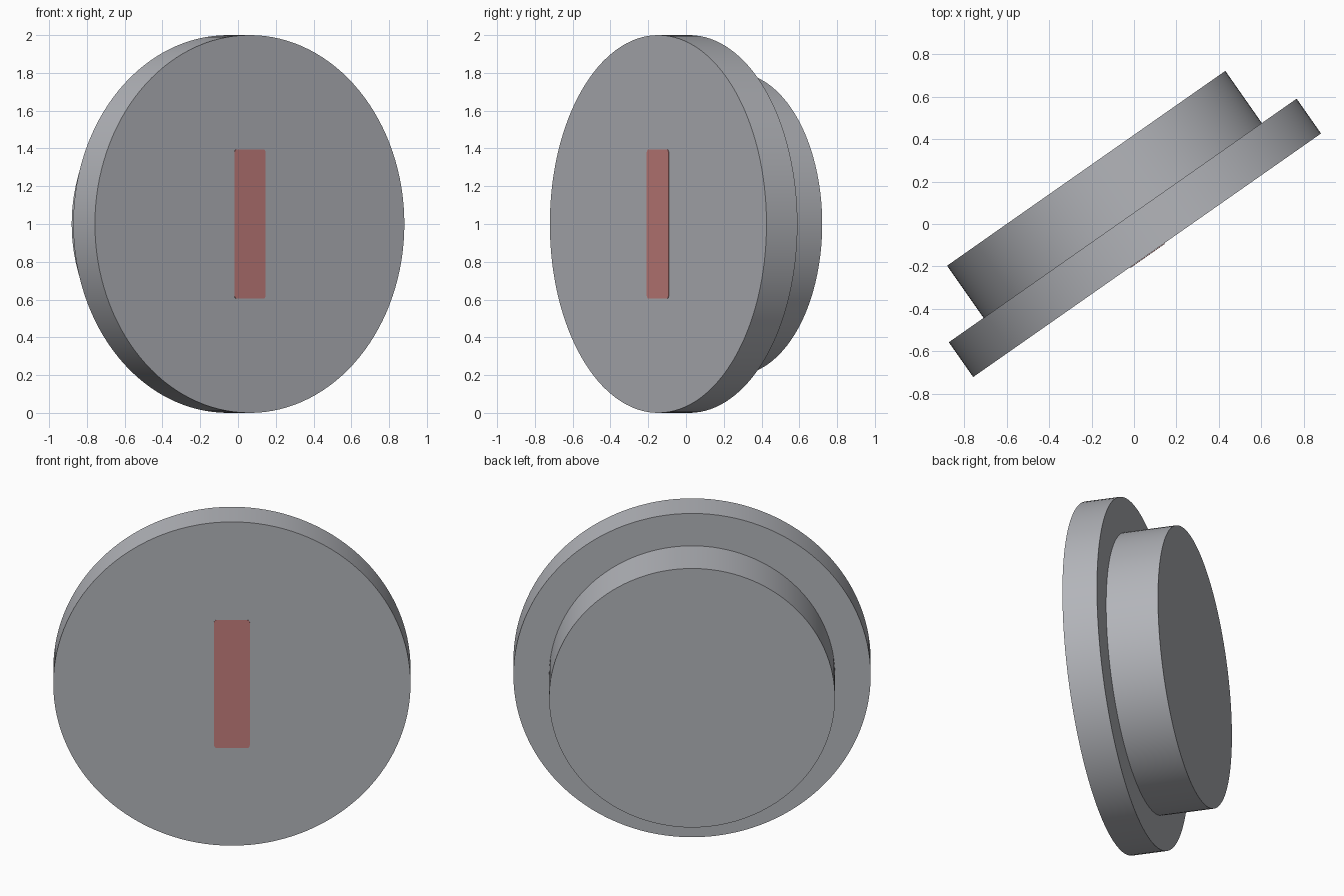
import bpy, bmesh, math
from mathutils import Vector

if "Cube" in bpy.data.objects:
    bpy.data.objects.remove(bpy.data.objects["Cube"])

TURN = math.radians(35)
ALONG = Vector((math.cos(TURN), math.sin(TURN), 0))
BACK = Vector((-math.sin(TURN), math.cos(TURN), 0))
CENTRE = ALONG * -0.034 + Vector((0, 0, 1))
FRONT = -0.156  # position of the front face along BACK


def material(name, rgb):
    m = bpy.data.materials.new(name)
    m.diffuse_color = (*rgb, 1)
    m.use_nodes = True
    m.node_tree.nodes["Principled BSDF"].inputs["Base Color"].default_value = m.diffuse_color
    return m


grey = material("grey", (0.45, 0.46, 0.49))
red = material("dull red", (0.56, 0.21, 0.205))


def place(ob, name, depth, mat):
    """Stand the part upright, turned, with its middle at the given depth."""
    ob.name = name
    ob.rotation_euler = (math.pi / 2, 0, TURN)
    ob.location = CENTRE + BACK * depth
    ob.data.materials.append(mat)


def disc(name, radius, start, thick):
    bpy.ops.mesh.primitive_cylinder_add(vertices=128, radius=radius, depth=thick)
    ob = bpy.context.object
    place(ob, name, start + thick / 2, grey)
    bpy.ops.object.shade_smooth_by_angle(angle=math.radians(30))


# wide front disc and smaller disc behind it
disc("front_disc", 1.0, FRONT, 0.2)
disc("rear_disc", 0.8, FRONT + 0.2, 0.3)

# thin painted upright bar with slightly rounded corners
bm = bmesh.new()
w, h, r = 0.1, 0.395, 0.015
points = []
for i, (sx, sy) in enumerate([(1, 1), (-1, 1), (-1, -1), (1, -1)]):
    for k in range(4):
        a = math.pi / 2 * (i + k / 3)
        points.append((sx * (w - r) + r * math.cos(a), sy * (h - r) + r * math.sin(a), 0))
face = bm.faces.new([bm.verts.new(p) for p in points])
top = bmesh.ops.extrude_face_region(bm, geom=[face])["geom"]
bmesh.ops.translate(bm, vec=(0, 0, 0.003),
                    verts=[v for v in top if isinstance(v, bmesh.types.BMVert)])
bmesh.ops.recalc_face_normals(bm, faces=bm.faces)
mesh = bpy.data.meshes.new("marker_bar")
bm.to_mesh(mesh)
bm.free()
bar = bpy.data.objects.new("marker_bar", mesh)
bpy.context.collection.objects.link(bar)
place(bar, "marker_bar", FRONT - 0.001, red)
